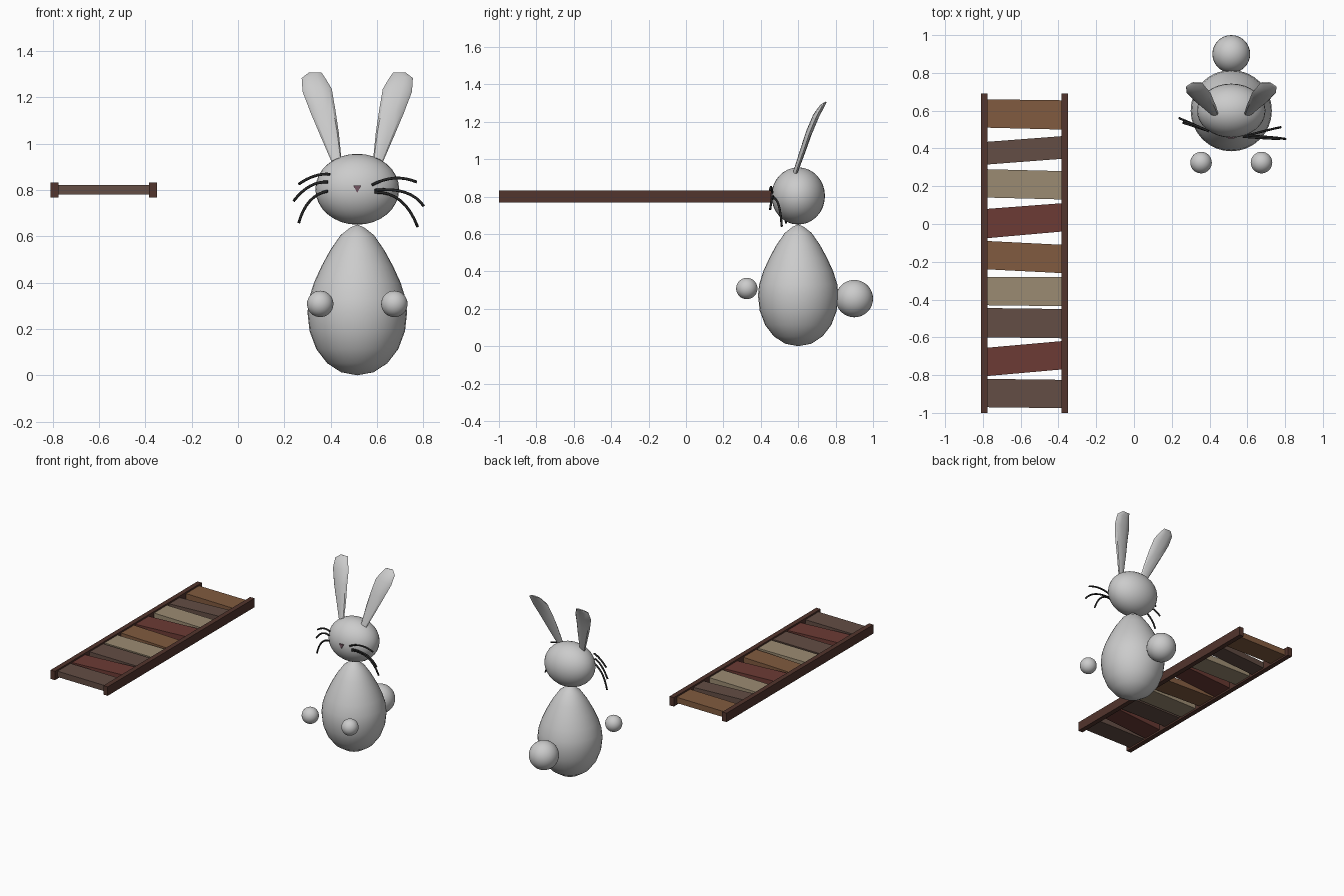
import bpy, bmesh
from math import sin, cos, pi
from mathutils import Vector

if "Cube" in bpy.data.objects:
    bpy.data.objects.remove(bpy.data.objects["Cube"])

CX, CY = 0.515, 0.6   # rabbit axis


def material(name, rgb):
    m = bpy.data.materials.new(name)
    m.diffuse_color = (*rgb, 1)
    m.use_nodes = True
    m.node_tree.nodes["Principled BSDF"].inputs["Base Color"].default_value = m.diffuse_color
    return m


RAIL = material("rail_wood", (0.085, 0.035, 0.026))
BROWN = material("brown_wood", (0.22, 0.104, 0.05))
DARK = material("dark_wood", (0.125, 0.075, 0.058))
TAN = material("tan_wood", (0.33, 0.26, 0.17))
RED = material("red_wood", (0.15, 0.044, 0.035))
BLACK = material("whisker_black", (0.02, 0.02, 0.02))
PINK = material("nose_pink", (0.17, 0.09, 0.12))


def mesh_object(name, verts, faces, mat=None, smooth=False):
    me = bpy.data.meshes.new(name)
    me.from_pydata(verts, [], faces)
    bm = bmesh.new()
    bm.from_mesh(me)
    bmesh.ops.recalc_face_normals(bm, faces=bm.faces)
    for f in bm.faces:
        f.smooth = smooth
    bm.to_mesh(me)
    bm.free()
    if mat:
        me.materials.append(mat)
    ob = bpy.data.objects.new(name, me)
    bpy.context.collection.objects.link(ob)
    return ob


def loft(name, rings, mat=None, smooth=False):
    """Skin equal-length rings of points and cap both ends."""
    n = len(rings[0])
    verts = [p for r in rings for p in r]
    faces = [(k * n + i, k * n + (i + 1) % n, (k + 1) * n + (i + 1) % n, (k + 1) * n + i)
             for k in range(len(rings) - 1) for i in range(n)]
    faces += [tuple(range(n)), tuple(range(len(verts) - n, len(verts)))]
    return mesh_object(name, verts, faces, mat, smooth)


def prism(name, outline, z0, z1, mat):
    return loft(name, [[(x, y, z) for x, y in outline] for z in (z0, z1)], mat)


def ball(name, loc, radii):
    bpy.ops.mesh.primitive_uv_sphere_add(segments=32, ring_count=16, location=loc)
    ob = bpy.context.object
    ob.name = name
    ob.scale = radii
    bpy.ops.object.shade_smooth()


# Bridge side rails
for name, x0, x1 in (("rail_left", -0.81, -0.775), ("rail_right", -0.385, -0.35)):
    prism(name, [(x0, -1), (x1, -1), (x1, 0.69), (x0, 0.69)], 0.768, 0.833, RAIL)

# Crooked planks: left y range, right y range, wood
planks = [(0.66, 0.51, 0.655, 0.50, BROWN), (0.435, 0.315, 0.465, 0.345, DARK),
          (0.29, 0.14, 0.28, 0.13, TAN), (0.08, -0.075, 0.11, -0.04, RED),
          (-0.09, -0.24, -0.11, -0.26, BROWN), (-0.28, -0.43, -0.28, -0.435, TAN),
          (-0.445, -0.60, -0.45, -0.605, DARK), (-0.655, -0.805, -0.62, -0.77, RED),
          (-0.82, -0.97, -0.825, -0.975, DARK)]
for i, (a, b, c, d, mat) in enumerate(planks):
    prism(f"plank_{i + 1}", [(-0.778, b), (-0.382, d), (-0.382, c), (-0.778, a)], 0.78, 0.822, mat)

# Egg-shaped body
profile = [(0.001, 0), (0.07, 0.013), (0.13, 0.052), (0.177, 0.113), (0.206, 0.19), (0.215, 0.27),
           (0.209, 0.33), (0.187, 0.40), (0.155, 0.47), (0.117, 0.54), (0.072, 0.605),
           (0.03, 0.638), (0.001, 0.65)]
loft("body", [[(CX + r * cos(i * pi / 16), CY + r * sin(i * pi / 16), z) for i in range(32)]
              for r, z in profile], smooth=True)

# Head, tail and paws
ball("head", (CX, CY, 0.803), (0.181, 0.143, 0.153))
ball("tail", (CX, 0.9, 0.254), (0.1, 0.1, 0.1))
for side in (-1, 1):
    ball("paw", (CX + side * 0.16, 0.325, 0.308), (0.057, 0.057, 0.057))

# Ears: thin lofted blades leaning back (x, y, z, half width, half thickness, tilt)
sections = [(0.425, 0.585, 0.93, 0.021, 0.012, 0.4), (0.396, 0.623, 1.04, 0.039, 0.015, 0.25),
            (0.367, 0.657, 1.14, 0.053, 0.017, 0.15), (0.342, 0.695, 1.23, 0.063, 0.017, 0.1),
            (0.326, 0.727, 1.283, 0.051, 0.013, 0), (0.333, 0.748, 1.306, 0.028, 0.004, 0)]
for side, name in ((-1, "ear_left"), (1, "ear_right")):
    rings = []
    for x, y, z, w, t, tilt in sections:
        ring = []
        for i in range(10):
            u, v = w * cos(i * pi / 5), t * sin(i * pi / 5)
            ring.append((CX + side * (CX - x - u), y + v * 0.92, z + u * tilt - v * 0.4))
        rings.append(ring)
    ear = loft(name, rings, smooth=True)
    bpy.ops.object.select_all(action='DESELECT')
    ear.select_set(True)
    bpy.context.view_layer.objects.active = ear
    bpy.ops.object.shade_smooth_by_angle()

# Nose: small triangle pointing down
tri = [(-0.018, 0.82), (0.018, 0.82), (0, 0.788)]
loft("nose", [[(CX + x, y, z) for x, z in tri] for y in (0.452, 0.475)], PINK)

# Whiskers: start, middle and end of each drooping hair
whiskers = [((0.396, 0.49, 0.868), (0.33, 0.52, 0.86), (0.262, 0.545, 0.825)),
            ((0.387, 0.495, 0.834), (0.31, 0.53, 0.816), (0.24, 0.56, 0.752)),
            ((0.387, 0.495, 0.795), (0.31, 0.52, 0.752), (0.262, 0.535, 0.657)),
            ((0.578, 0.462, 0.821), (0.675, 0.455, 0.851), (0.772, 0.45, 0.834)),
            ((0.59, 0.468, 0.799), (0.72, 0.46, 0.79), (0.802, 0.45, 0.73)),
            ((0.59, 0.466, 0.79), (0.70, 0.495, 0.755), (0.776, 0.512, 0.64))]
for n, pts in enumerate(whiskers):
    a, m, b = map(Vector, pts)
    c = 2 * m - (a + b) / 2
    rings = []
    for k in range(9):
        t = k / 8
        p = a * (1 - t) ** 2 + c * 2 * t * (1 - t) + b * t * t
        d = ((c - a) * (1 - t) + (b - c) * t).normalized()
        s = d.cross(Vector((0, 1, 0))).normalized()
        q = d.cross(s)
        rings.append([p + 0.006 * (s * cos(i * pi / 4) + q * sin(i * pi / 4)) for i in range(8)])
    loft(f"whisker_{n + 1}", rings, BLACK, smooth=True)
